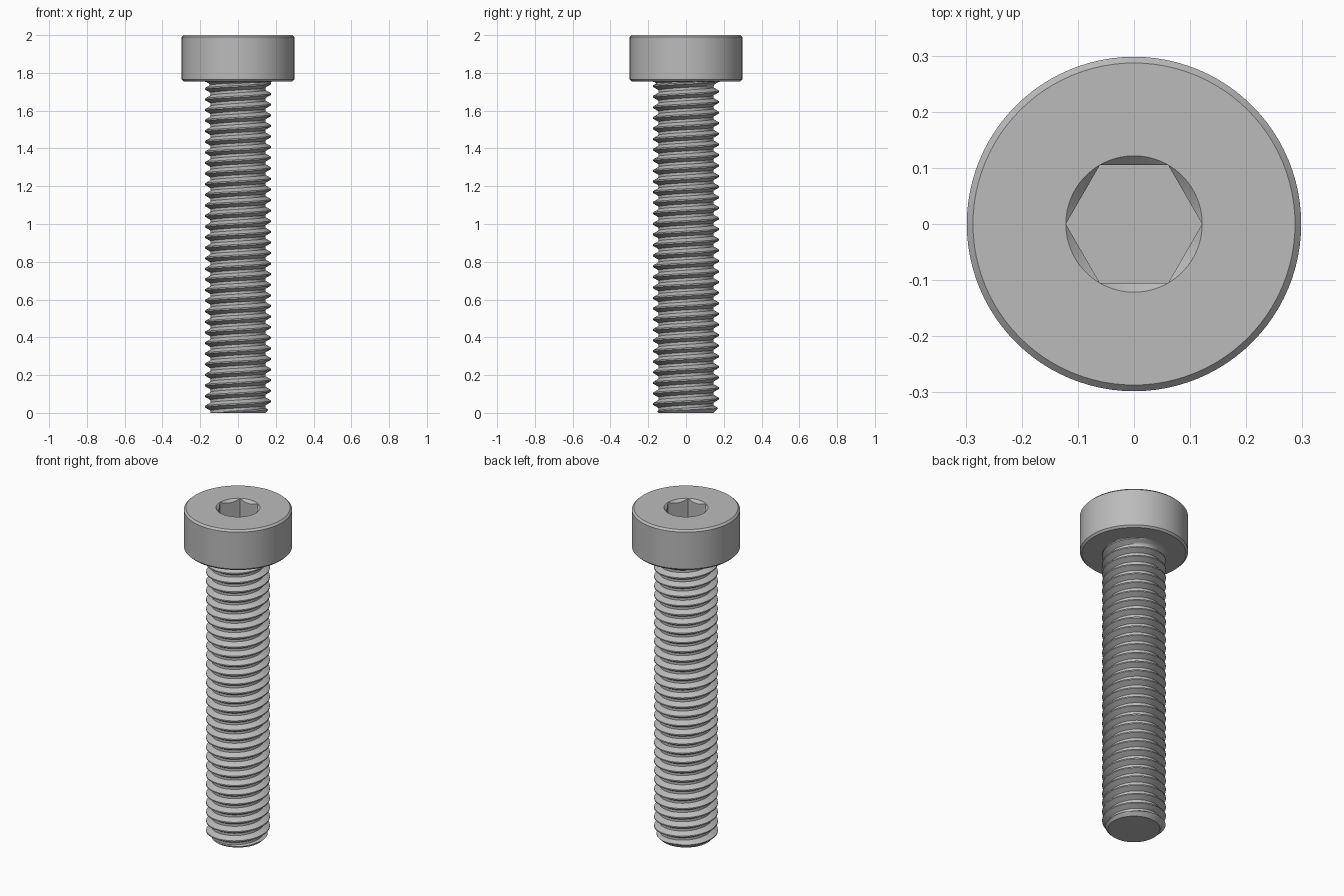
import bpy, bmesh
from math import sin, cos, pi, radians, sqrt, floor

SEG = 96                      # sides around the axis
HEAD_R, HEAD_BASE, TOP, BEVEL = 0.298, 1.754, 2.0, 0.011
SOCKET_R, SOCKET_DEPTH = 0.1215, 0.16
PITCH, STEPS = 0.0561, 16     # thread pitch, profile points per pitch
MAJOR, MINOR, FILLET = 0.1754, 0.145, 0.035

cube = bpy.data.objects.get("Cube")
if cube:
    bpy.data.objects.remove(cube, do_unlink=True)

steel = bpy.data.materials.new("grey steel")
steel.use_nodes = True
colour = (0.5, 0.5, 0.5, 1)
steel.diffuse_color = colour
steel.node_tree.nodes["Principled BSDF"].inputs["Base Color"].default_value = colour


def point(i, r, z):
    t = 2 * pi * i / SEG
    return (r * cos(t), r * sin(t), z)


def finish(name, bm):
    bmesh.ops.remove_doubles(bm, verts=bm.verts, dist=1e-5)
    bmesh.ops.recalc_face_normals(bm, faces=bm.faces)
    mesh = bpy.data.meshes.new(name)
    bm.to_mesh(mesh)
    bm.free()
    mesh.materials.append(steel)
    obj = bpy.data.objects.new(name, mesh)
    bpy.context.collection.objects.link(obj)
    bpy.ops.object.select_all(action='DESELECT')
    obj.select_set(True)
    bpy.context.view_layer.objects.active = obj
    bpy.ops.object.shade_smooth_by_angle(angle=radians(30))


# Head: turned outside, countersunk hexagonal socket inside
def hex_radius(i):
    t = 2 * pi * i / SEG
    return SOCKET_R * cos(pi / 6) / cos(t % (pi / 3) - pi / 6)


def ring(r, z):
    return [point(i, r, z) for i in range(SEG)]


inner = HEAD_R - BEVEL
rings = [ring(0.17, HEAD_BASE), ring(inner, HEAD_BASE),
         ring(HEAD_R, HEAD_BASE + BEVEL), ring(HEAD_R, TOP - BEVEL),
         ring(inner, TOP), ring(SOCKET_R, TOP)]
rings.append([point(i, hex_radius(i), TOP - SOCKET_R + hex_radius(i)) for i in range(SEG)])
rings.append([point(i, hex_radius(i), TOP - SOCKET_DEPTH) for i in range(SEG)])

bm = bmesh.new()
loops = [[bm.verts.new(p) for p in r] for r in rings]
for a, b in zip(loops, loops[1:]):
    for i in range(SEG):
        j = (i + 1) % SEG
        bm.faces.new((a[i], a[j], b[j], b[i]))
bm.faces.new(loops[-1])       # socket floor
bm.faces.new(loops[0][::-1])  # closed inside the neck
finish("head", bm)


# Shank: right-hand helical thread, chamfered tip, fillet under the head
def shank_radius(phase, z):
    d = abs(phase - floor(phase + 0.5))
    rise = min(1, max(0, (3 / 8 - d) / (5 / 16)))
    r = MINOR + (MAJOR - MINOR) * rise
    h = z - (HEAD_BASE - FILLET)
    if h > 0:
        r = max(r, MINOR + FILLET - sqrt(max(0, FILLET ** 2 - h * h)))
        if h > FILLET - 1e-6:
            r = MINOR + FILLET
    return min(r, 0.144 + z)


bm = bmesh.new()
turns = int(HEAD_BASE / PITCH) + 4
start = 0.005 - 2 * PITCH     # height of a crest on the +x side
columns = []
for i in range(SEG):
    column = []
    for k in range(turns * STEPS + 1):
        z = start + PITCH * (k / STEPS + i / SEG)
        z = min(HEAD_BASE, max(0, z))
        column.append(bm.verts.new(point(i, shank_radius(k / STEPS, z), z)))
    columns.append(column)
for i in range(SEG):
    a, b = columns[i], columns[(i + 1) % SEG]
    shift = STEPS if i == SEG - 1 else 0   # the seam climbs one pitch
    for k in range(turns * STEPS - shift):
        bm.faces.new((a[k], b[k + shift], b[k + 1 + shift], a[k + 1]))
bmesh.ops.remove_doubles(bm, verts=bm.verts, dist=1e-5)
bmesh.ops.holes_fill(bm, edges=[e for e in bm.edges if e.is_boundary], sides=0)
finish("threaded_shank", bm)
